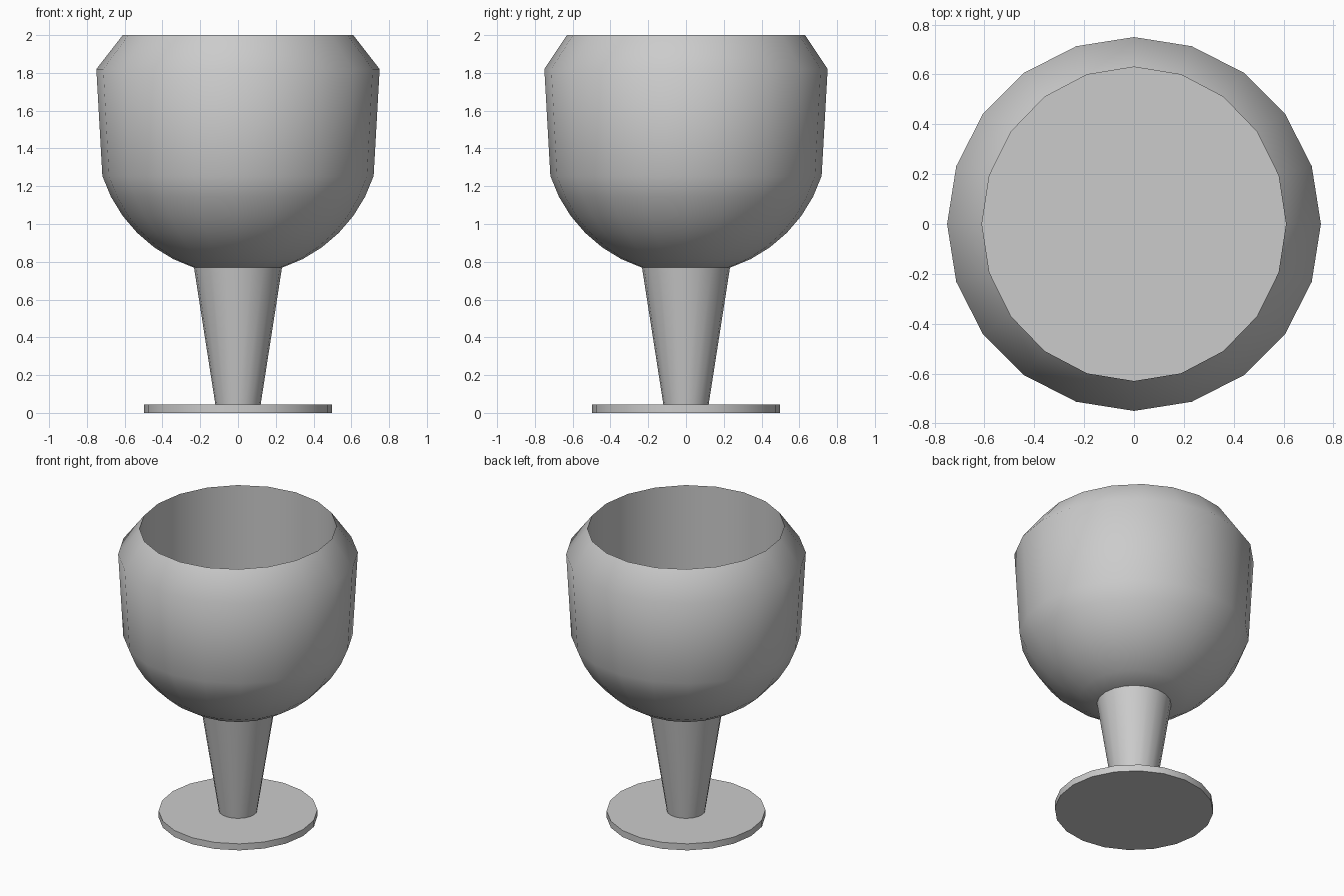
import bpy, bmesh, math

if "Cube" in bpy.data.objects:
    bpy.data.objects.remove(bpy.data.objects["Cube"])

SIDES = 20


def lathe(name, profile, smooth=math.radians(45)):
    """Revolve (rx, ry, z) rings into a closed solid, capped at both ends."""
    bm = bmesh.new()
    rings = []
    for rx, ry, z in profile:
        rings.append([bm.verts.new((rx * math.cos(2 * math.pi * i / SIDES),
                                    ry * math.sin(2 * math.pi * i / SIDES), z))
                      for i in range(SIDES)])
    for a, b in zip(rings, rings[1:]):
        for i in range(SIDES):
            j = (i + 1) % SIDES
            bm.faces.new((a[i], a[j], b[j], b[i]))
    bm.faces.new(rings[0][::-1])
    bm.faces.new(rings[-1])
    bm.normal_update()
    mesh = bpy.data.meshes.new(name)
    bm.to_mesh(mesh)
    bm.free()
    obj = bpy.data.objects.new(name, mesh)
    bpy.context.collection.objects.link(obj)
    bpy.ops.object.select_all(action='DESELECT')
    obj.select_set(True)
    bpy.context.view_layer.objects.active = obj
    bpy.ops.object.shade_smooth_by_angle(angle=smooth)
    return obj


# Bowl: spherical underside, tall wall, sloped shoulder, straight inner well
R, CZ = 0.755, 1.487
bowl = []
for deg in range(18, 73, 9):
    a = math.radians(deg)
    r = R * math.sin(a)
    bowl.append((r, r, CZ - R * math.cos(a)))
bowl += [(0.75, 0.75, 1.82), (0.61, 0.63, 2.0), (0.61, 0.63, 1.2)]
lathe("bowl", bowl)

# Tapered stem
lathe("stem", [(0.12, 0.12, 0.045), (0.233, 0.233, 0.77)])

# Flat disc foot
lathe("foot", [(0.497, 0.497, 0.0), (0.497, 0.497, 0.045)])
